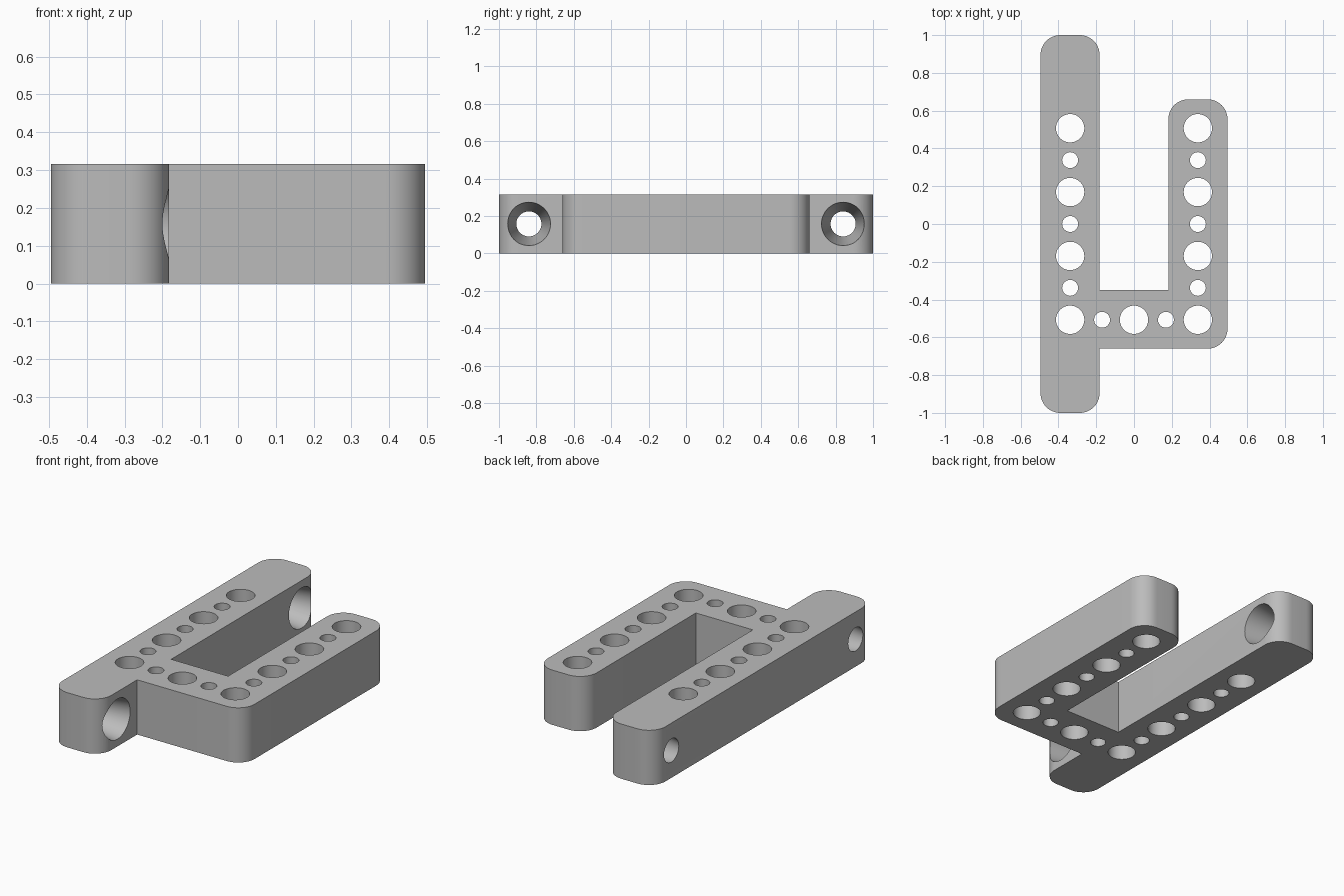
import bpy, bmesh
from math import cos, sin, pi
from mathutils import Matrix, Vector

if "Cube" in bpy.data.objects:
    bpy.data.objects.remove(bpy.data.objects["Cube"], do_unlink=True)

HEIGHT, CORNER, PITCH = 0.316, 0.105, 0.169
OUT, INN = 0.495, 0.182          # outer and inner x of both arms
ARM = 0.66                       # half length of the short arm

grey = bpy.data.materials.new("plain grey")
grey.use_nodes = True
colour = (0.5, 0.5, 0.5, 1)
grey.diffuse_color = colour
grey.node_tree.nodes["Principled BSDF"].inputs["Base Color"].default_value = colour


def make_object(name, bm):
    bmesh.ops.recalc_face_normals(bm, faces=bm.faces)
    mesh = bpy.data.meshes.new(name)
    bm.to_mesh(mesh)
    bm.free()
    mesh.materials.append(grey)
    obj = bpy.data.objects.new(name, mesh)
    bpy.context.collection.objects.link(obj)
    return obj


def rounded(corners, steps=12):
    """Outline points, with an arc at every corner marked as round."""
    points = []
    for i, (x, y, is_round) in enumerate(corners):
        p = Vector((x, y))
        if not is_round:
            points.append(p)
            continue
        a = (Vector(corners[i - 1][:2]) - p).normalized() * CORNER
        b = (Vector(corners[(i + 1) % len(corners)][:2]) - p).normalized() * CORNER
        for k in range(steps + 1):
            t = pi / 2 * k / steps
            points.append(p + a * (1 - sin(t)) + b * (1 - cos(t)))
    return points


# Bracket body: long bar, crosspiece and short arm in one outline
outline = rounded([
    (-OUT, -1, True), (-INN, -1, True), (-INN, -ARM, False), (OUT, -ARM, True),
    (OUT, ARM, True), (INN, ARM, True), (INN, -0.35, False), (-INN, -0.35, False),
    (-INN, 1, True), (-OUT, 1, True)])
bm = bmesh.new()
base = bm.faces.new([bm.verts.new((p.x, p.y, 0)) for p in outline])
top = bmesh.ops.extrude_face_region(bm, geom=[base])["geom"]
bmesh.ops.translate(bm, vec=(0, 0, HEIGHT),
                    verts=[v for v in top if isinstance(v, bmesh.types.BMVert)])
body = make_object("bracket_body", bm)

# Hole cutters: alternating wide and narrow holes along the U
bm = bmesh.new()


def cutter(r1, r2, depth, matrix):
    bmesh.ops.create_cone(bm, cap_ends=True, segments=48, radius1=r1,
                          radius2=r2, depth=depth, matrix=matrix)


spots = [(x, k) for x in (-2, 2) for k in range(-3, 4)] + [(x, -3) for x in (-1, 0, 1)]
for x, k in spots:
    r = 0.075 if (x + k) % 2 else 0.042
    cutter(r, r, 1, Matrix.Translation((x * PITCH, k * PITCH, HEIGHT / 2)))

# Tapered screw holes through both ends of the long bar, wide on the inner side
mid, width, slope = -(OUT + INN) / 2, OUT - INN + 0.04, 0.003
for y in (-0.84, 0.84):
    cutter(0.067 - slope, 0.116 + slope, width,
           Matrix.Translation((mid, y, HEIGHT / 2)) @ Matrix.Rotation(pi / 2, 4, 'Y'))
holes = make_object("hole_cutters", bm)
holes.hide_render = True

# Cut the holes and keep their rims sharp
cut = body.modifiers.new("holes", 'BOOLEAN')
cut.object = holes
cut.solver = 'EXACT'
bpy.ops.object.select_all(action='DESELECT')
body.select_set(True)
bpy.context.view_layer.objects.active = body
bpy.ops.object.modifier_apply(modifier=cut.name)
bpy.data.objects.remove(holes, do_unlink=True)
bpy.ops.object.shade_smooth_by_angle(angle=pi / 6)
